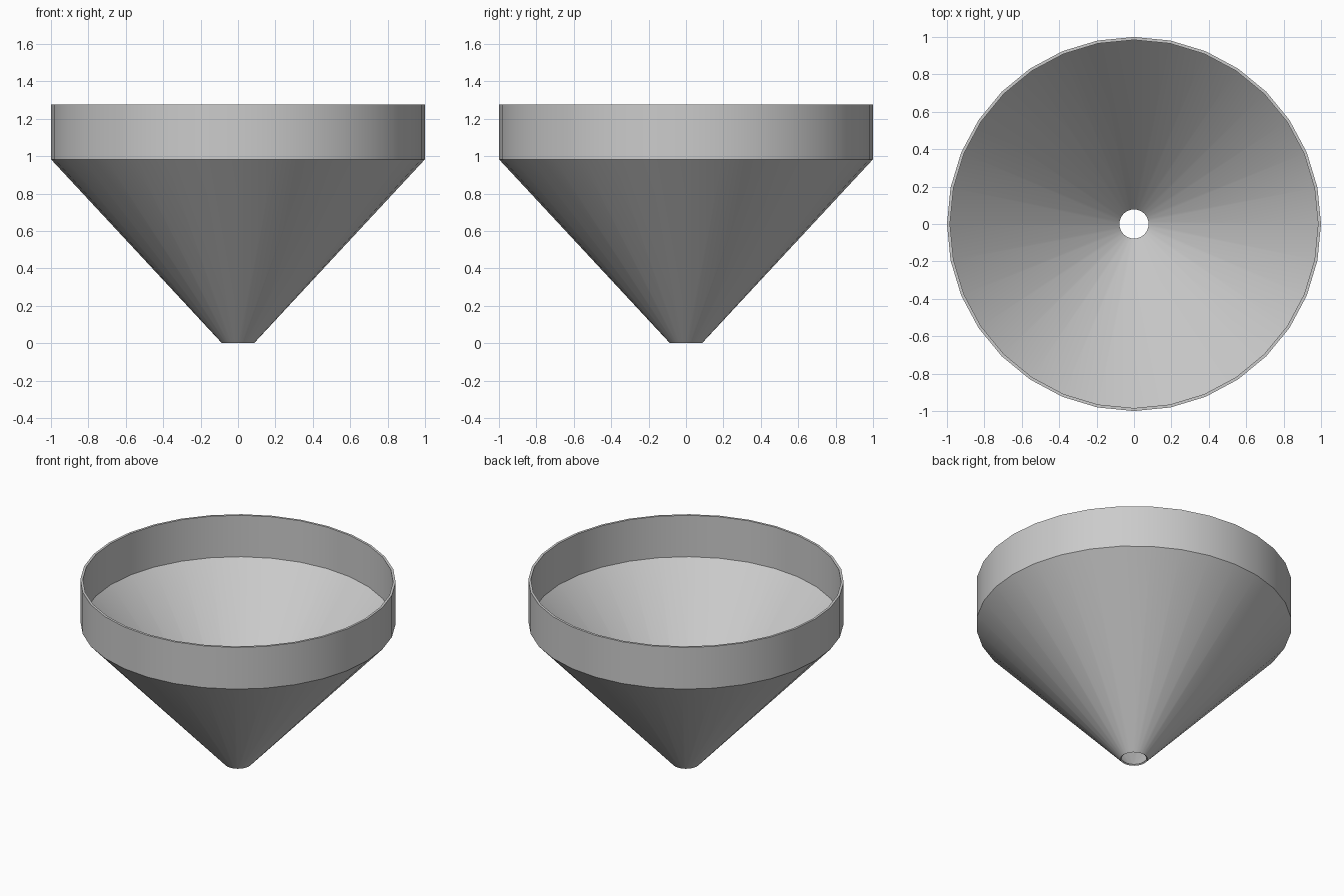
import bpy, bmesh, math

if "Cube" in bpy.data.objects:
    bpy.data.objects.remove(bpy.data.objects["Cube"])

SIDES = 32

# Closed wall section (radius, z): outer cone, outer rim band, then back down the inside
section = [(0.086, 0.0), (1.0, 0.983), (1.0, 1.275),
           (0.984, 1.275), (0.984, 0.985), (0.078, 0.006)]

bm = bmesh.new()
rings = []
for r, z in section:
    rings.append([bm.verts.new((r * math.cos(2 * math.pi * i / SIDES),
                                r * math.sin(2 * math.pi * i / SIDES), z))
                  for i in range(SIDES)])

# Skin neighbouring rings, wrapping round to close the wall
for k, a in enumerate(rings):
    b = rings[(k + 1) % len(rings)]
    for i in range(SIDES):
        j = (i + 1) % SIDES
        bm.faces.new((a[i], a[j], b[j], b[i]))
bmesh.ops.recalc_face_normals(bm, faces=bm.faces[:])

mesh = bpy.data.meshes.new("funnel")
bm.to_mesh(mesh)
bm.free()
funnel = bpy.data.objects.new("funnel", mesh)
bpy.context.collection.objects.link(funnel)

# Smooth round the funnel, crisp at the rim and crease
bpy.context.view_layer.objects.active = funnel
funnel.select_set(True)
bpy.ops.object.shade_smooth_by_angle(angle=math.radians(30))
